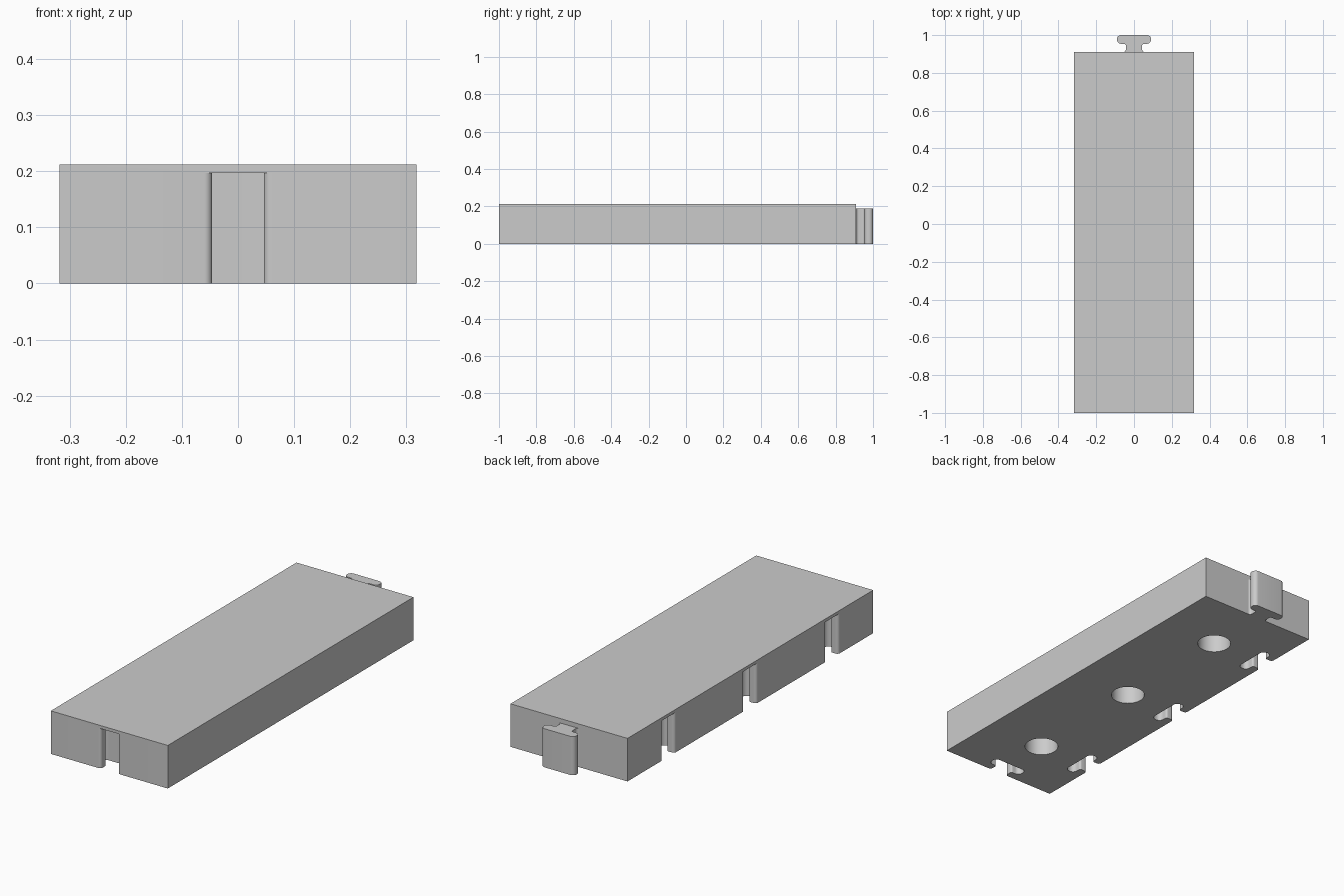
import bpy
import bmesh
from math import pi, sin, cos, radians
from mathutils import Matrix

default = bpy.data.objects.get("Cube")
if default:
    bpy.data.objects.remove(default, do_unlink=True)

SQUARE = 0.637                      # the block is a row of three squares
HALF = SQUARE / 2
BACK = 0.91
HEIGHT = 0.212
CENTRES = [BACK - SQUARE * (i + 0.5) for i in range(3)]
FRONT = BACK - SQUARE * 3

grey = bpy.data.materials.new("light grey")
grey.use_nodes = True
grey.diffuse_color = (0.6, 0.6, 0.6, 1)
grey.node_tree.nodes["Principled BSDF"].inputs["Base Color"].default_value = (0.6, 0.6, 0.6, 1)


def arc(cx, cy, r, start, end, steps=8):
    angles = [radians(start + (end - start) * i / steps) for i in range(steps + 1)]
    return [(cx + r * cos(a), cy + r * sin(a)) for a in angles]


def connector_profile(gap=0.0, root=0.0):
    """T-shaped outline standing on y = 0, with a rounded neck and head."""
    neck, head, under, top = 0.043 + gap, 0.09 + gap, 0.044 - gap, 0.09 + gap
    lip, inner = 0.014, 0.01
    r = (top - under) * 0.45
    half = [(neck + lip, -root)] if root else []
    half += arc(neck + lip, lip, lip, 270, 180)
    half += arc(neck + inner, under - inner, inner, 180, 90)
    half += arc(head - r, under + r, r, -90, 0)
    half += arc(head - r, top - r, r, 0, 90)
    return half + [(-x, y) for x, y in reversed(half)]


def prism(name, outline, bottom, top, matrix=Matrix()):
    bm = bmesh.new()
    face = bm.faces.new([bm.verts.new((x, y, bottom)) for x, y in outline])
    grown = bmesh.ops.extrude_face_region(bm, geom=[face])
    verts = [v for v in grown["geom"] if isinstance(v, bmesh.types.BMVert)]
    bmesh.ops.translate(bm, vec=(0, 0, top - bottom), verts=verts)
    bmesh.ops.recalc_face_normals(bm, faces=bm.faces)
    bm.transform(matrix)
    mesh = bpy.data.meshes.new(name)
    bm.to_mesh(mesh)
    bm.free()
    mesh.materials.append(grey)
    obj = bpy.data.objects.new(name, mesh)
    bpy.context.collection.objects.link(obj)
    return obj


def activate(obj):
    bpy.ops.object.select_all(action="DESELECT")
    obj.select_set(True)
    bpy.context.view_layer.objects.active = obj


def carve(target, cutter):
    cutter.hide_render = True
    mod = target.modifiers.new("cut", "BOOLEAN")
    mod.operation = "DIFFERENCE"
    mod.solver = "EXACT"
    mod.object = cutter
    activate(target)
    bpy.ops.object.modifier_apply(modifier=mod.name)
    bpy.data.objects.remove(cutter, do_unlink=True)


# Block
block = prism("block", [(-HALF, FRONT), (HALF, FRONT), (HALF, BACK), (-HALF, BACK)], 0, HEIGHT)

# Sockets: one in the front end, three along the -x side
slot = connector_profile(gap=0.003, root=0.03)
places = [Matrix.Translation((0, FRONT, 0))]
places += [Matrix.Translation((-HALF, y, 0)) @ Matrix.Rotation(-pi / 2, 4, "Z") for y in CENTRES]
for place in places:
    carve(block, prism("socket_cutter", slot, -0.05, 0.197, place))

# Round blind holes in the underside
circle = arc(0, 0, 0.078, 0, 360, 48)[:-1]
for y in CENTRES:
    carve(block, prism("hole_cutter", circle, -0.05, 0.197, Matrix.Translation((0, y, 0))))

# Connector tab on the back end
tab = prism("connector_tab", connector_profile(), 0, 0.19, Matrix.Translation((0, BACK, 0)))

for obj in (block, tab):
    activate(obj)
    bpy.ops.object.shade_smooth_by_angle(angle=radians(30))
